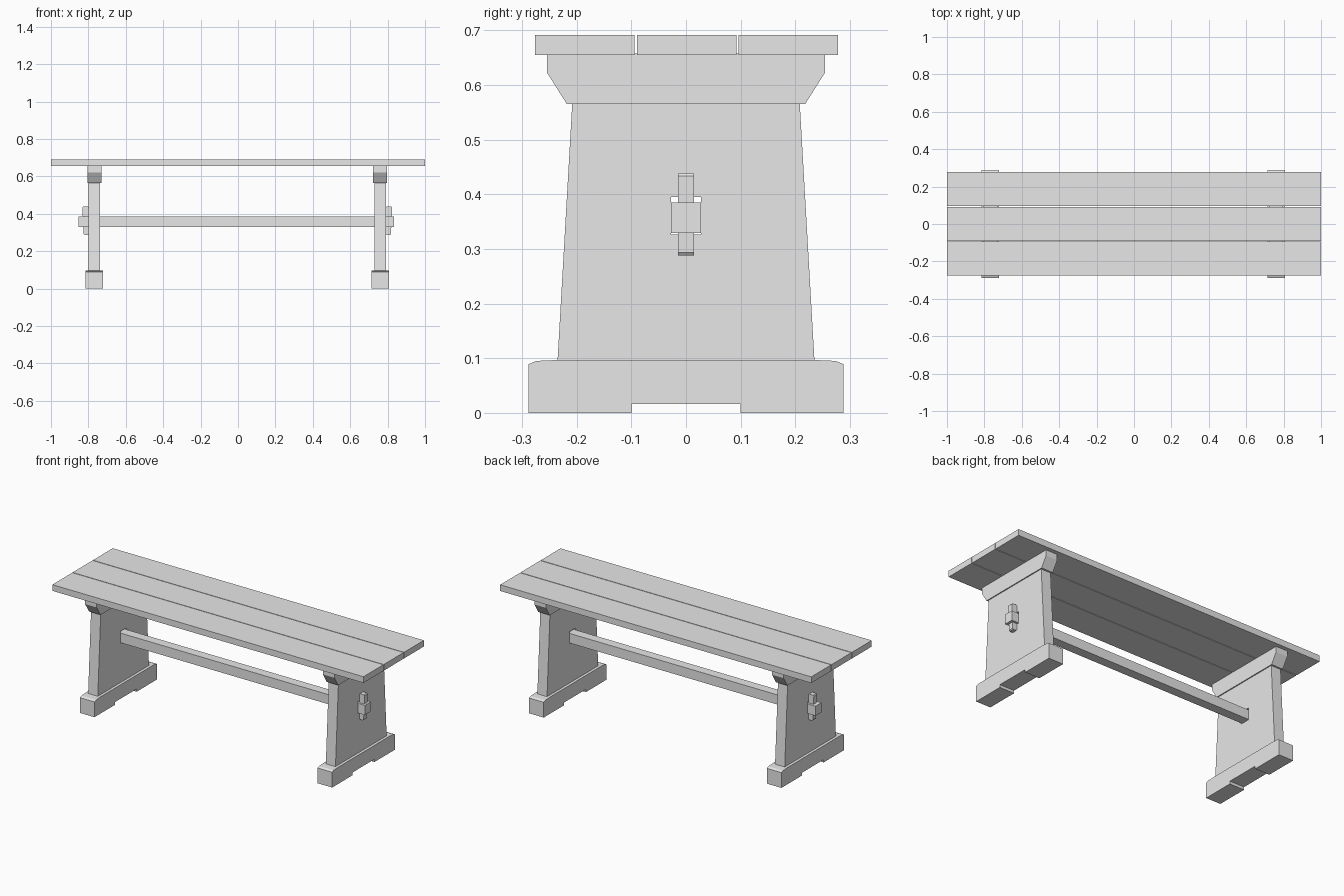
import bpy
import bmesh

cube = bpy.data.objects.get("Cube")
if cube:
    bpy.data.objects.remove(cube, do_unlink=True)

grey = bpy.data.materials.new("plain_grey")
grey.use_nodes = True
grey.diffuse_color = (0.8, 0.8, 0.8, 1)
grey.node_tree.nodes["Principled BSDF"].inputs["Base Color"].default_value = (0.8, 0.8, 0.8, 1)


def prism(name, profile, axis, lo, hi):
    """Extrude a closed profile along x (points are y, z) or y (points are x, z)."""
    def place(p, d):
        return (d, p[0], p[1]) if axis == "x" else (p[0], d, p[1])
    bm = bmesh.new()
    face = bm.faces.new([bm.verts.new(place(p, lo)) for p in profile])
    new = bmesh.ops.extrude_face_region(bm, geom=[face])["geom"]
    for v in new:
        if isinstance(v, bmesh.types.BMVert):
            v.co[0 if axis == "x" else 1] = hi
    bmesh.ops.recalc_face_normals(bm, faces=bm.faces)
    mesh = bpy.data.meshes.new(name)
    bm.to_mesh(mesh)
    bm.free()
    mesh.materials.append(grey)
    obj = bpy.data.objects.new(name, mesh)
    bpy.context.collection.objects.link(obj)
    return obj


def rect(a, b, c, d):
    return [(a, c), (b, c), (b, d), (a, d)]


def mirrored(half):
    """Complete a half outline, listed from bottom to top."""
    return half + [(-a, b) for a, b in reversed(half)]


# Seat planks with narrow gaps
for name, y in (("front", -0.185), ("middle", 0.001), ("back", 0.187)):
    prism(name + "_seat_plank", rect(y - 0.091, y + 0.091, 0.655, 0.691), "x", -1, 1)

# Stretcher running through both ends
prism("stretcher", rect(-0.027, 0.027, 0.329, 0.385), "x", -0.852, 0.834)

foot = mirrored([(0.1, 0.016), (0.1, 0), (0.288, 0), (0.288, 0.089), (0.274, 0.095), (0.23, 0.097)])
panel = mirrored([(0.235, 0.095), (0.208, 0.567)])
bearer = mirrored([(0.218, 0.565), (0.254, 0.622), (0.254, 0.657)])
key = [(0.030, 0.293), (0.034, 0.288), (0.054, 0.288), (0.058, 0.293),
       (0.064, 0.433), (0.060, 0.438), (0.034, 0.438), (0.030, 0.433)]

for side, s in (("right", -1), ("left", 1)):
    c = -0.004 + s * 0.764
    # Notched foot, tapered panel and bevelled bearer
    prism(side + "_foot", foot, "x", c - 0.047, c + 0.047)
    leg = prism(side + "_leg_panel", panel, "x", c - 0.031, c + 0.031)
    prism(side + "_bearer", bearer, "x", c - 0.037, c + 0.037)

    # Mortise through the panel
    cutter = prism(side + "_mortise_cutter", rect(-0.027, 0.027, 0.326, 0.395), "x", c - 0.1, c + 0.1)
    cutter.hide_render = True
    cutter.hide_viewport = True
    cut = leg.modifiers.new("mortise", "BOOLEAN")
    cut.operation = "DIFFERENCE"
    cut.solver = "EXACT"
    cut.object = cutter

    # Wedge key locking the stretcher
    prism(side + "_wedge_key", [(c + s * a, z) for a, z in key], "y", -0.015, 0.015)
